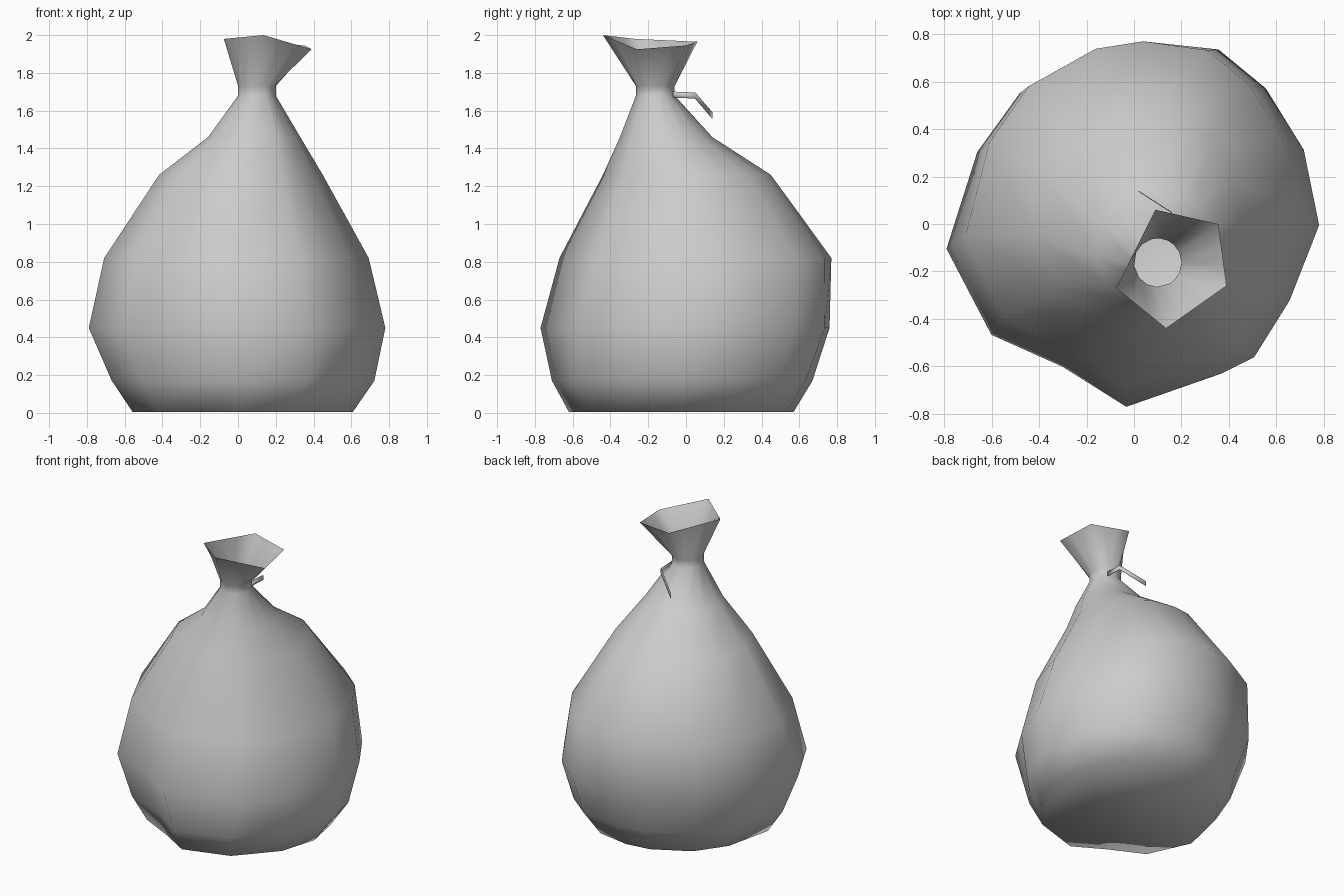
import bpy, bmesh
from math import atan2, cos, sin, hypot

cube = bpy.data.objects.get("Cube")
if cube:
    bpy.data.objects.remove(cube, do_unlink=True)

grey = bpy.data.materials.new("bag grey")
grey.use_nodes = True
color = (0.6, 0.6, 0.6, 1)
grey.diffuse_color = color
grey.node_tree.nodes["Principled BSDF"].inputs["Base Color"].default_value = color


def finish(name, bm):
    mesh = bpy.data.meshes.new(name)
    bm.to_mesh(mesh)
    bm.free()
    mesh.materials.append(grey)
    obj = bpy.data.objects.new(name, mesh)
    bpy.context.collection.objects.link(obj)
    for poly in mesh.polygons:
        poly.use_smooth = True
    return obj


# Widest outline of the sagging sack, counter-clockwise seen from above
outline = [(.785, 0), (.72, .32), (.56, .58), (.36, .745), (.05, .77), (-.17, .73),
           (-.48, .56), (-.66, .31), (-.79, -.1), (-.6, -.465), (-.3, -.6),
           (-.03, -.77), (.37, -.63), (.51, -.56), (.66, -.32)]

# Height, left/right reach, front/back reach, roundness
levels = [(0.005, -.56, .61, -.62, .57, .5),
          (0.17, -.67, .725, -.71, .67, .3),
          (0.45, -.79, .785, -.77, .76, 0),
          (0.82, -.71, .695, -.67, .77, .3),
          (1.26, -.42, .45, -.44, .45, .6),
          (1.46, -.16, .33, -.35, .14, .8),
          (1.68, 0, .2, -.265, -.06, 1),
          (1.73, 0, .2, -.265, -.06, 1)]

# Sack body, lofted from floor to gathered neck
bm = bmesh.new()
rings = []
for z, x0, x1, y0, y1, roundness in levels:
    ring = []
    for px, py in outline:
        a = atan2(py, px)
        u = px / .79 * (1 - roundness) + cos(a) * roundness
        v = py / .77 * (1 - roundness) + sin(a) * roundness
        ring.append(bm.verts.new(((x0 + x1) / 2 + u * (x1 - x0) / 2,
                                  (y0 + y1) / 2 + v * (y1 - y0) / 2, z)))
    rings.append(ring)

# Shallow creases pressed into the lower front
for i in (10, 13):
    for ring, depth in ((rings[0], .95), (rings[1], .93)):
        ring[i].co.x *= depth
        ring[i].co.y *= depth

# Flared mouth: five corners, outline points spread along its edges
mouth = [(.355, 0, 1.945), (.09, .06, 1.965), (-.075, -.27, 1.98),
         (.135, -.44, 2), (.39, -.26, 1.925)]
rim = []
for i, corner in enumerate(mouth):
    following = mouth[(i + 1) % 5]
    for step in range(3):
        t = step / 3
        rim.append(bm.verts.new([p + (q - p) * t for p, q in zip(corner, following)]))
# Start the rim at the corner direction nearest to the first neck point
cx, cy = .1, -.16
first = min(range(15), key=lambda k: hypot(rim[k].co.x - cx - .25, rim[k].co.y - cy))
rings.append(rim[first:] + rim[:first])

for low, high in zip(rings, rings[1:]):
    for i in range(15):
        j = (i + 1) % 15
        bm.faces.new((low[i], low[j], high[j], high[i]))
bm.faces.new(rings[0][::-1])
finish("sack", bm)

# Loose tie end hanging from the neck
bm = bmesh.new()
path = [(.16, -.07, 1.685), (.16, .05, 1.68), (.02, .14, 1.575)]
strip = [[bm.verts.new((x, y, z + s)) for s in (-.016, .016)] for x, y, z in path]
for a, b in zip(strip, strip[1:]):
    bm.faces.new((a[0], b[0], b[1], a[1]))
tie = finish("tie_end", bm)
solid = tie.modifiers.new("thickness", 'SOLIDIFY')
solid.thickness = .004
